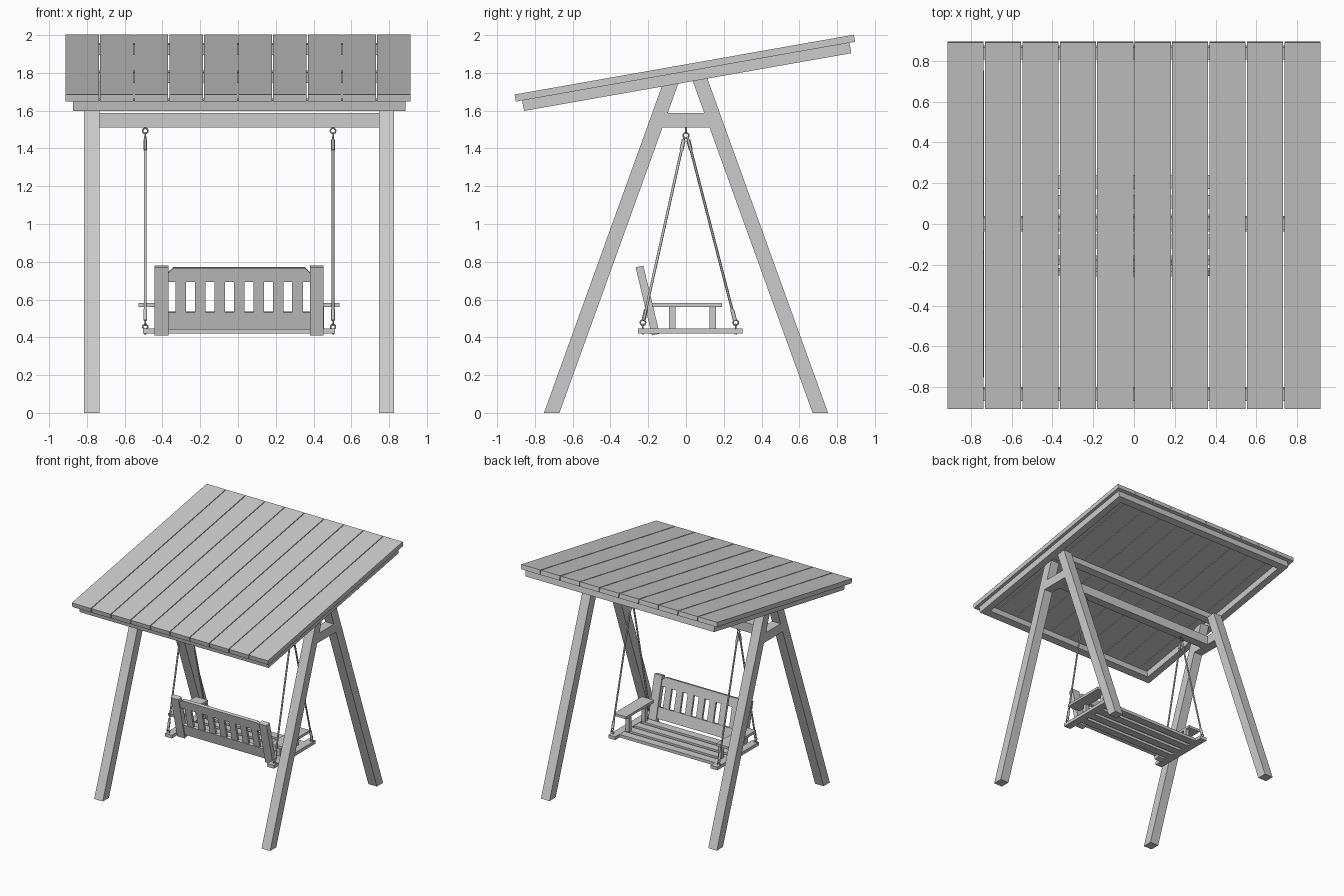
import bpy, bmesh, math
from mathutils import Vector

if "Cube" in bpy.data.objects:
    bpy.data.objects.remove(bpy.data.objects["Cube"])

CX = 0.006  # slight x offset of everything under the roof boards


def prism(name, pts, x0, x1):
    """Extrude a (y, z) outline from x0 to x1."""
    bm = bmesh.new()
    face = bm.faces.new([bm.verts.new((x0, y, z)) for y, z in pts])
    ext = bmesh.ops.extrude_face_region(bm, geom=[face])
    vs = [v for v in ext["geom"] if isinstance(v, bmesh.types.BMVert)]
    bmesh.ops.translate(bm, verts=vs, vec=(x1 - x0, 0, 0))
    bmesh.ops.recalc_face_normals(bm, faces=bm.faces)
    me = bpy.data.meshes.new(name)
    bm.to_mesh(me)
    bm.free()
    ob = bpy.data.objects.new(name, me)
    bpy.context.collection.objects.link(ob)
    return ob


def rect(a0, a1, b0, b1):
    return [(a0, b0), (a1, b0), (a1, b1), (a0, b1)]


def mirrored(name, pts, inner, outer):
    """One prism on each side of the centre line."""
    prism(name + "_left", pts, CX - outer, CX - inner)
    prism(name + "_right", pts, CX + inner, CX + outer)


def rod(name, a, b, r, n=12):
    a, b = Vector(a), Vector(b)
    bpy.ops.mesh.primitive_cylinder_add(vertices=n, radius=r, depth=(b - a).length, location=(a + b) / 2)
    ob = bpy.context.object
    ob.name = name
    ob.rotation_euler = (b - a).to_track_quat('Z', 'Y').to_euler()
    bpy.ops.object.shade_smooth_by_angle()


def ring(name, loc, rot, R=0.013, r=0.004):
    bpy.ops.mesh.primitive_torus_add(major_radius=R, minor_radius=r, major_segments=16,
                                     minor_segments=8, location=loc, rotation=rot)
    bpy.context.object.name = name
    bpy.ops.object.shade_smooth_by_angle()


# Sloped roof: s runs up the slope, t is the height above the frame underside
RC, RS, RZ = math.cos(math.radians(10)), math.sin(math.radians(10)), 1.75


def roof(s0, s1, t0, t1):
    return [(s * RC - t * RS, RZ + s * RS + t * RC) for s, t in rect(s0, s1, t0, t1)]


for i in range(10):
    x = (i - 4.5) * 0.1833
    prism("roof_board", roof(-0.905, 0.919, 0.056, 0.094), x - 0.0885, x + 0.0885)
mirrored("roof_side_rail", roof(-0.871, 0.889, 0, 0.056), 0.82, 0.88)
for nm, s in (("roof_front_beam", -0.841), ("roof_ridge_beam", 0.01), ("roof_back_beam", 0.859)):
    prism(nm, roof(s - 0.03, s + 0.03, 0, 0.056), CX - 0.82, CX + 0.82)


# A-frame legs, cut to meet the roof
def leg_top(y0, k):
    z = (RZ + RS / RC * y0) / (1 - RS / RC * k)
    return (y0 + k * z, z)


K = 0.361
for nm, sgn in (("front_leg", 1), ("back_leg", -1)):
    o, n = -0.752 * sgn, -0.67 * sgn
    mirrored(nm, [(o, 0), (n, 0), leg_top(n, K * sgn), leg_top(o, K * sgn)], 0.74, 0.82)
mirrored("frame_tie", [(-0.126, 1.51), (0.126, 1.51), (0.098, 1.587), (-0.098, 1.587)], 0.74, 0.82)
prism("hanging_beam", rect(-0.037, 0.037, 1.51, 1.587), CX - 0.74, CX + 0.74)

# Seat
mirrored("seat_side_bar", rect(-0.255, 0.30, 0.42, 0.447), 0.445, 0.508)
for y in (-0.085, 0.012, 0.109, 0.206):
    prism("seat_slat", rect(y - 0.034, y + 0.034, 0.42, 0.445), CX - 0.446, CX + 0.446)

# Armrests
mirrored("armrest", rect(-0.18, 0.19, 0.56, 0.581), 0.42, 0.532)
for y in (-0.072, 0.142):
    mirrored("armrest_support", rect(y - 0.017, y + 0.017, 0.44, 0.56), 0.415, 0.448)

# Tilted backrest: v runs up the back, w is the depth
BC, BS = math.cos(math.radians(13.5)), math.sin(math.radians(13.5))


def back(v0, v1, w):
    return [(-0.16 - v * BS + d * BC, 0.415 + v * BC + d * BS) for v, d in rect(v0, v1, -w, w)]


mirrored("backrest_post", back(0, 0.37, 0.021), 0.375, 0.447)
prism("backrest_lower_rail", back(0.03, 0.123, 0.013), CX - 0.376, CX + 0.376)
top = prism("backrest_upper_rail", back(0.288, 0.364, 0.013), CX - 0.376, CX + 0.376)
for i in range(7):
    x = CX + (i - 3) * 0.103
    prism("backrest_slat", back(0.12, 0.29, 0.009), x - 0.028, x + 0.028)
# Chamfer the two upper end edges of the top rail
bm = bmesh.new()
bm.from_mesh(top.data)
zmid = sum(v.co.z for v in bm.verts) / len(bm.verts)
edges = [e for e in bm.edges if abs(e.verts[0].co.x - e.verts[1].co.x) < 1e-5
         and min(v.co.z for v in e.verts) > zmid + 0.01]
bmesh.ops.bevel(bm, geom=edges, offset=0.028, segments=1, affect='EDGES')
bm.to_mesh(top.data)
bm.free()

# Ropes with sleeves, eye bolts and links
for side in (-1, 1):
    x = CX + side * 0.497
    rod("top_eye_stem", (x, 0, 1.505), (x, 0, 1.53), 0.005)
    ring("top_eye", (x, 0, 1.493), (math.pi / 2, 0, 0), 0.014)
    ring("top_link", (x, 0, 1.468), (0, math.pi / 2, 0), 0.015)
    for yb, yt in ((-0.228, -0.012), (0.263, 0.012)):
        a, b = Vector((x, yt, 1.445)), Vector((x, yb * 0.985, 0.49))
        d = (b - a).normalized()
        rod("rope", a, b, 0.007)
        rod("rope_top_sleeve", a, a + d * 0.055, 0.0105)
        rod("rope_bottom_sleeve", b - d * 0.06, b, 0.0105)
        rod("rope_shackle", a - d * 0.018, a, 0.006)
        ring("bottom_link", (x, yb, 0.478), (0, math.pi / 2, 0), 0.014)
        ring("bottom_eye", (x, yb, 0.456), (math.pi / 2, 0, 0), 0.013)
        rod("bottom_eye_stem", (x, yb, 0.415), (x, yb, 0.446), 0.006)
